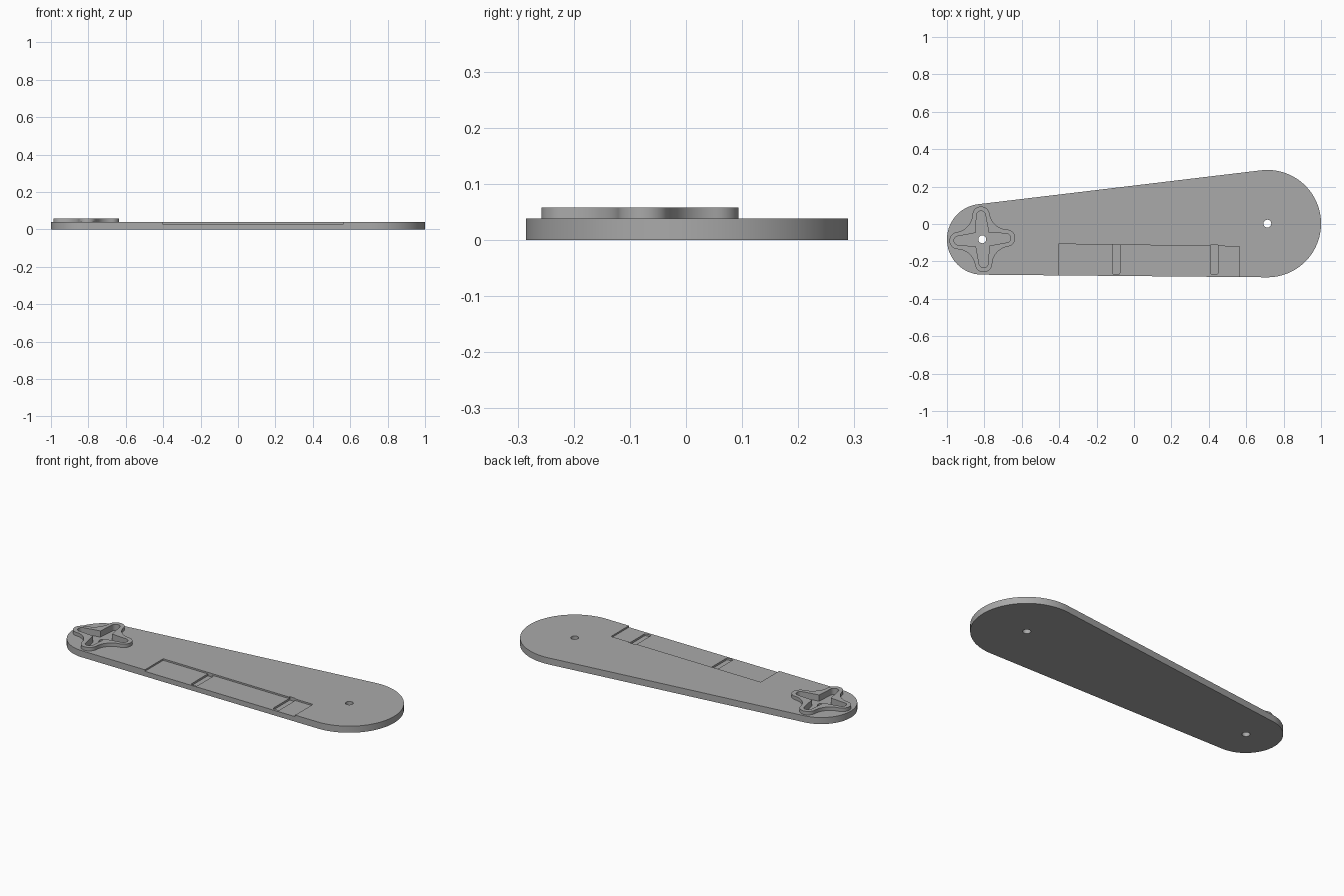
import bpy
import bmesh
from math import pi, cos, sin, acos, atan2, hypot, radians

cube = bpy.data.objects.get("Cube")
if cube:
    bpy.data.objects.remove(cube, do_unlink=True)

grey = bpy.data.materials.new("plain grey")
grey.use_nodes = True
colour = (0.4, 0.4, 0.4, 1)
grey.diffuse_color = colour
grey.node_tree.nodes["Principled BSDF"].inputs["Base Color"].default_value = colour

THICK, BOSS_TOP, RECESS_Z, SLOT_Z, CROSS_Z = 0.038, 0.058, 0.029, 0.018, 0.022
BIG, BIG_R = (0.713, 0.002), 0.287
SMALL, SMALL_R = (-0.811, -0.082), 0.189
TILT = radians(3)


def arc(cx, cy, r, start, end, steps):
    return [(cx + r * cos(start + (end - start) * i / steps),
             cy + r * sin(start + (end - start) * i / steps)) for i in range(steps + 1)]


def prism(name, outline, z0, z1):
    """Extrude a closed outline from z0 up to z1."""
    bm = bmesh.new()
    face = bm.faces.new([bm.verts.new((x, y, z0)) for x, y in outline])
    top = bmesh.ops.extrude_face_region(bm, geom=[face])["geom"]
    bmesh.ops.translate(bm, vec=(0, 0, z1 - z0),
                        verts=[v for v in top if isinstance(v, bmesh.types.BMVert)])
    bmesh.ops.recalc_face_normals(bm, faces=bm.faces)
    mesh = bpy.data.meshes.new(name)
    bm.to_mesh(mesh)
    bm.free()
    mesh.materials.append(grey)
    obj = bpy.data.objects.new(name, mesh)
    bpy.context.collection.objects.link(obj)
    return obj


def cut(target, outline, z0, z1):
    """Subtract a prism from the target."""
    cutter = prism("cutter", outline, z0, z1)
    cutter.hide_render = True
    mod = target.modifiers.new("cut", 'BOOLEAN')
    mod.operation, mod.solver, mod.object = 'DIFFERENCE', 'EXACT', cutter
    bpy.context.view_layer.objects.active = target
    bpy.ops.object.modifier_apply(modifier=mod.name)
    bpy.data.objects.remove(cutter, do_unlink=True)


def four_fold(quarter):
    """Repeat a quarter outline around the small end, with its slight tilt."""
    pts = []
    for k in range(4):
        c, s = cos(TILT + k * pi / 2), sin(TILT + k * pi / 2)
        pts += [(SMALL[0] + x * c - y * s, SMALL[1] + x * s + y * c) for x, y in quarter]
    return pts


# Tapered plate: two round ends joined by their tangents
dx, dy = BIG[0] - SMALL[0], BIG[1] - SMALL[1]
axis = atan2(dy, dx)
spread = acos((SMALL_R - BIG_R) / hypot(dx, dy))
outline = arc(*BIG, BIG_R, axis - spread, axis + spread, 64)
outline += arc(*SMALL, SMALL_R, axis + spread, axis + 2 * pi - spread, 56)
plate = prism("arm_plate", outline, 0, THICK)

# Four-lobed boss: convex tips blended into concave sides
tip_d, tip_r, waist = 0.130, 0.046, 0.105
gap = waist - tip_r
side_d = (tip_d ** 2 - gap ** 2) / (2 * (tip_d * cos(pi / 4) - gap))
side_r = side_d - waist
sx = side_d * cos(pi / 4)
join = atan2(sx, sx - tip_d)
back = atan2(-sx, tip_d - sx)
lobe = arc(tip_d, 0, tip_r, -join, join, 16)
lobe += arc(sx, sx, side_r, back, -pi / 2 - back - pi + 2 * pi - 2 * pi, 14)[1:-1]
boss = prism("cross_boss", four_fold(lobe), THICK, BOSS_TOP)

# Tapered cross pocket sunk through the boss into the plate
pocket = four_fold([(0.036, -0.036)] + arc(0.128, 0, 0.024, -pi / 2, pi / 2, 12))
cut(boss, pocket, THICK - 0.01, BOSS_TOP + 0.01)
cut(plate, pocket, CROSS_Z, THICK + 0.01)

# Shallow recess open along the front edge
cut(plate, [(-0.405, -0.4), (0.565, -0.4), (0.565, -0.12), (-0.405, -0.107)],
    RECESS_Z, THICK + 0.01)

# Two deeper slots across the recess, rounded at the front corners
for x in (-0.096, 0.43):
    r, w, front = 0.008, 0.02, -0.268
    slot = [(x + w, -0.113), (x - w, -0.111)]
    slot += arc(x - w + r, front + r, r, pi, 1.5 * pi, 5)
    slot += arc(x + w - r, front + r, r, 1.5 * pi, 2 * pi, 5)
    cut(plate, slot, SLOT_Z, THICK + 0.01)

# Pivot holes through both ends
for centre in (BIG, SMALL):
    cut(plate, arc(*centre, 0.021, 0, 2 * pi, 32)[:-1], -0.01, THICK + 0.01)

for obj in (plate, boss):
    bpy.ops.object.select_all(action='DESELECT')
    obj.select_set(True)
    bpy.context.view_layer.objects.active = obj
    bpy.ops.object.shade_smooth_by_angle(angle=radians(30))
